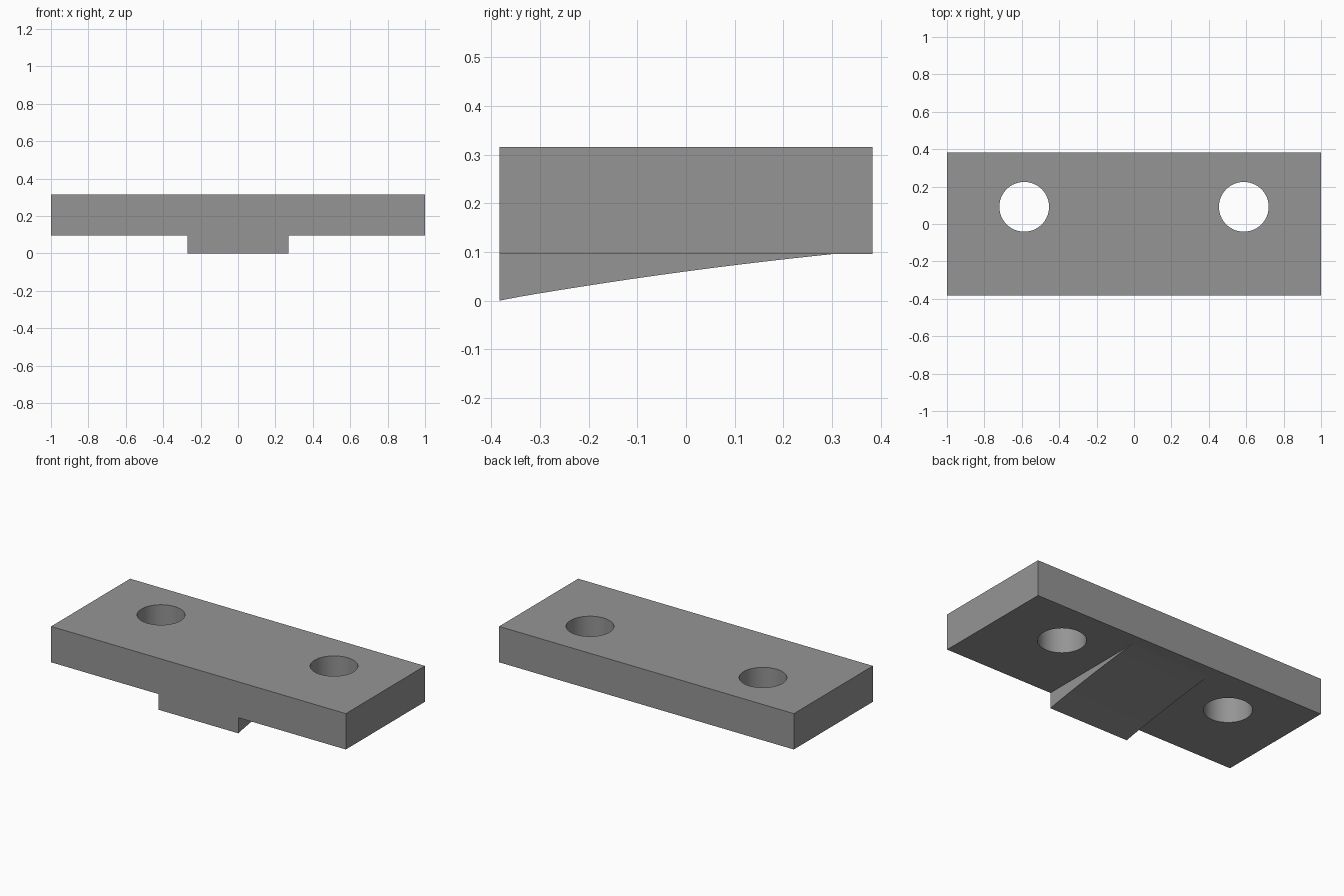
import bpy, bmesh, math

if "Cube" in bpy.data.objects:
    bpy.data.objects.remove(bpy.data.objects["Cube"])

HALF_Y, BOTTOM, TOP = 0.383, 0.096, 0.316

grey = bpy.data.materials.new("plain grey")
grey.diffuse_color = (0.3, 0.3, 0.3, 1)
grey.use_nodes = True
grey.node_tree.nodes["Principled BSDF"].inputs["Base Color"].default_value = grey.diffuse_color


def extrude_profile(name, points, axis, start, length):
    """Extrude a closed 2D profile along x (yz profile) or z (xy profile)."""
    bm = bmesh.new()
    if axis == "x":
        verts = [bm.verts.new((start, a, b)) for a, b in points]
        step = (length, 0, 0)
    else:
        verts = [bm.verts.new((a, b, start)) for a, b in points]
        step = (0, 0, length)
    face = bm.faces.new(verts)
    new = bmesh.ops.extrude_face_region(bm, geom=[face])["geom"]
    bmesh.ops.translate(bm, vec=step,
                        verts=[g for g in new if isinstance(g, bmesh.types.BMVert)])
    bmesh.ops.recalc_face_normals(bm, faces=bm.faces)
    mesh = bpy.data.meshes.new(name)
    bm.to_mesh(mesh)
    bm.free()
    mesh.materials.append(grey)
    obj = bpy.data.objects.new(name, mesh)
    bpy.context.collection.objects.link(obj)
    return obj


def combine(target, other, operation):
    mod = target.modifiers.new(other.name, "BOOLEAN")
    mod.operation, mod.solver, mod.object = operation, "EXACT", other
    bpy.context.view_layer.objects.active = target
    bpy.ops.object.modifier_apply(modifier=mod.name)
    bpy.data.objects.remove(other)


# Flat mounting plate
plate = extrude_profile("mounting_plate",
                        [(-1, -HALF_Y), (1, -HALF_Y), (1, HALF_Y), (-1, HALF_Y)],
                        "z", BOTTOM, TOP - BOTTOM)

# Gently curved wedge under the middle, thinning out towards the back
END = 0.305
curve = []
for i in range(17):
    y = -HALF_Y + (END + HALF_Y) * i / 16
    curve.append((y, max(0, min(BOTTOM, 0.06 + 0.134 * y - 0.0523 * y * y))))
curve[0], curve[-1] = (-HALF_Y, 0), (END, BOTTOM)
wedge = extrude_profile("wedge", curve + [(END, 0.2), (-HALF_Y, 0.2)], "x", -0.27, 0.54)
combine(plate, wedge, "UNION")

# Two round bolt holes
for side in (-1, 1):
    circle = [(side * 0.587 + 0.133 * math.cos(math.tau * k / 64),
               0.092 + 0.133 * math.sin(math.tau * k / 64)) for k in range(64)]
    combine(plate, extrude_profile("bolt_hole", circle, "z", -0.1, 0.6), "DIFFERENCE")

# Smooth hole walls and wedge curve, crisp edges elsewhere
plate.select_set(True)
bpy.context.view_layer.objects.active = plate
bpy.ops.object.shade_smooth_by_angle(angle=math.radians(30))
# Keep the shallow line where the wedge meets the plate underside sharp
for edge in plate.data.edges:
    a, b = (plate.data.vertices[v].co for v in edge.vertices)
    if all(abs(p.y - END) < 1e-4 and abs(p.z - BOTTOM) < 1e-4 for p in (a, b)):
        edge.use_edge_sharp = True
